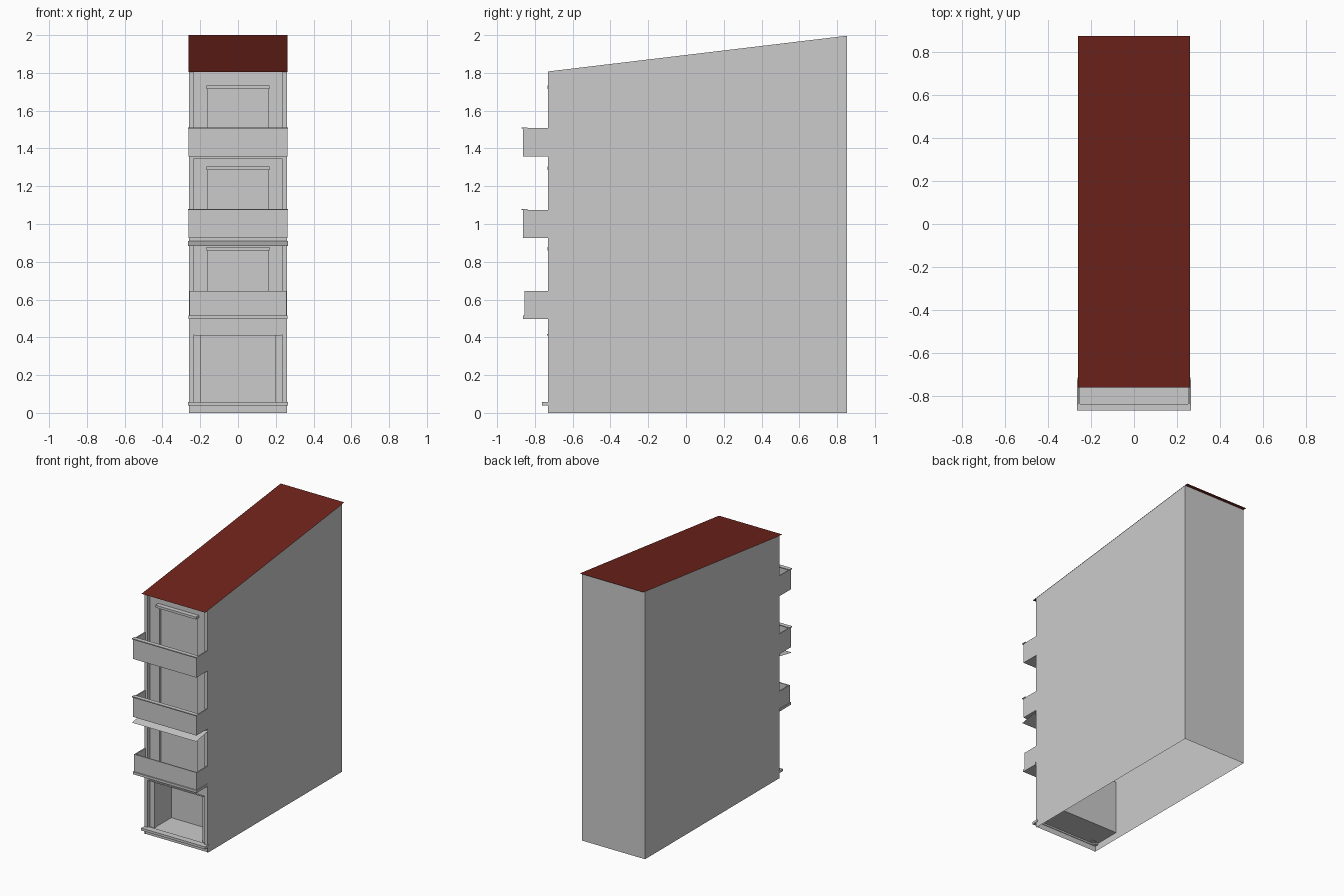
import bpy, bmesh

if "Cube" in bpy.data.objects:
    bpy.data.objects.remove(bpy.data.objects["Cube"])

W = 0.26            # half width of the building
FRONT, BACK = -0.73, 0.853
WALL = -0.70        # recessed facade wall
PIL = 0.236         # inner edge of the corner pilasters


def finish(name, bm):
    me = bpy.data.meshes.new(name)
    bm.to_mesh(me)
    bm.free()
    ob = bpy.data.objects.new(name, me)
    bpy.context.collection.objects.link(ob)
    return ob


def boxes(name, items):
    """One object from boxes given as (x0, x1, y0, y1, z0, z1)."""
    bm = bmesh.new()
    for x0, x1, y0, y1, z0, z1 in items:
        vs = bmesh.ops.create_cube(bm, size=1)["verts"]
        for v in vs:
            v.co.x = x1 if v.co.x > 0 else x0
            v.co.y = y1 if v.co.y > 0 else y0
            v.co.z = z1 if v.co.z > 0 else z0
    return finish(name, bm)


def sheets(name, polys):
    """One object from flat zero-thickness faces."""
    bm = bmesh.new()
    for p in polys:
        bm.faces.new([bm.verts.new(c) for c in p])
    return finish(name, bm)


def strip(y0, z0, y1, z1, w=W):
    """Rectangle running across x between two (y, z) points."""
    return [(-w, y0, z0), (w, y0, z0), (w, y1, z1), (-w, y1, z1)]


def mirrored(x0, x1, *rest):
    return [(x0, x1, *rest), (-x1, -x0, *rest)]


def roof_z(y):
    return 1.804 + (y + 0.76) * 0.196 / 1.64


# Outer shell: sides and back, open underneath
side = [(FRONT, 0), (BACK, 0), (BACK, roof_z(BACK)), (FRONT, roof_z(FRONT))]
sheets("outer_walls", [
    [(W, y, z) for y, z in side],
    [(-W, y, z) for y, z in reversed(side)],
    [(W, BACK, 0), (-W, BACK, 0), (-W, BACK, roof_z(BACK)), (W, BACK, roof_z(BACK))],
])

# Sloping roof sheet
roof = sheets("roof", [strip(-0.762, roof_z(-0.762), 0.877, roof_z(0.877), 0.262)])
red = bpy.data.materials.new("roof_red")
red.diffuse_color = (0.16, 0.017, 0.011, 1)
red.use_nodes = True
red.node_tree.nodes["Principled BSDF"].inputs["Base Color"].default_value = red.diffuse_color
roof.data.materials.append(red)

# Corner pilasters and flush bands between storeys
boxes("corner_pilasters", mirrored(PIL, W, FRONT, WALL + 0.01, 0.04, roof_z(FRONT)))
boxes("storey_bands", [(-PIL, PIL, FRONT, WALL + 0.01, a, b)
                       for a, b in ((0.412, 0.50), (0.91, 0.925), (1.345, 1.36))])

# Upper storeys: recessed wall, window pane and head moulding
storeys = [(0.50, 0.91, 0.86), (0.925, 1.345, 1.287), (1.36, 1.808, 1.716)]
for i, (z0, z1, head) in enumerate(storeys, 1):
    boxes(f"facade_wall_{i}",
          mirrored(0.158, PIL, WALL, WALL + 0.02, z0, z1)
          + [(-0.158, 0.158, WALL, WALL + 0.02, head, z1)])
    sheets(f"window_pane_{i}", [strip(WALL + 0.02, z0, WALL + 0.02, head, 0.158)])
    boxes(f"window_head_{i}", [(-0.167, 0.167, -0.734, WALL, head, head + 0.018)])

# Ground floor: door jambs, lintel and open room
boxes("door_jambs", mirrored(0.197, PIL, WALL, WALL + 0.02, 0.05, 0.412))
boxes("door_lintel", [(-0.23, 0.23, -0.735, WALL, 0.410, 0.418)])
sheets("entrance_room", [
    strip(FRONT, 0.052, -0.50, 0.052),
    strip(-0.50, 0.052, -0.50, 0.45),
    strip(WALL, 0.412, -0.50, 0.412),
] + [[(x, WALL, 0.052), (x, -0.50, 0.052), (x, -0.50, 0.412), (x, WALL, 0.412)]
     for x in (-0.2, 0.2)])

# Base plinth and step ledge
sheets("base_plinth", [strip(-0.72, 0, -0.72, 0.05)])
boxes("step_ledge", [(-0.264, 0.264, -0.763, -0.715, 0.04, 0.058)])


# Balconies: floor, front panel and two side panels
def balcony(name, z0, z1, w, y, floor_t):
    t = 0.008
    boxes(name, [(-w, w, y, y + t, z0, z1),
                 (-w + t, w - t, y + t, WALL, z0, z0 + floor_t)]
          + mirrored(w - t, w, y + t, FRONT + 0.005, z0, z1))


balcony("lower_balcony", 0.50, 0.645, 0.258, -0.855, 0.015)
boxes("lower_balcony_edge", [(-0.263, 0.263, -0.863, FRONT, 0.498, 0.516)])
for label, z in (("middle", 0.925), ("upper", 1.357)):
    balcony(label + "_balcony", z, z + 0.15, 0.261, -0.862, 0.006)
    boxes(label + "_balcony_rail", [(-0.265, 0.265, -0.871, -0.840, z + 0.148, z + 0.155)])

# Thin sloping awning under the middle balcony
sheets("awning", [strip(FRONT, 0.91, -0.87, 0.884, 0.265)])
